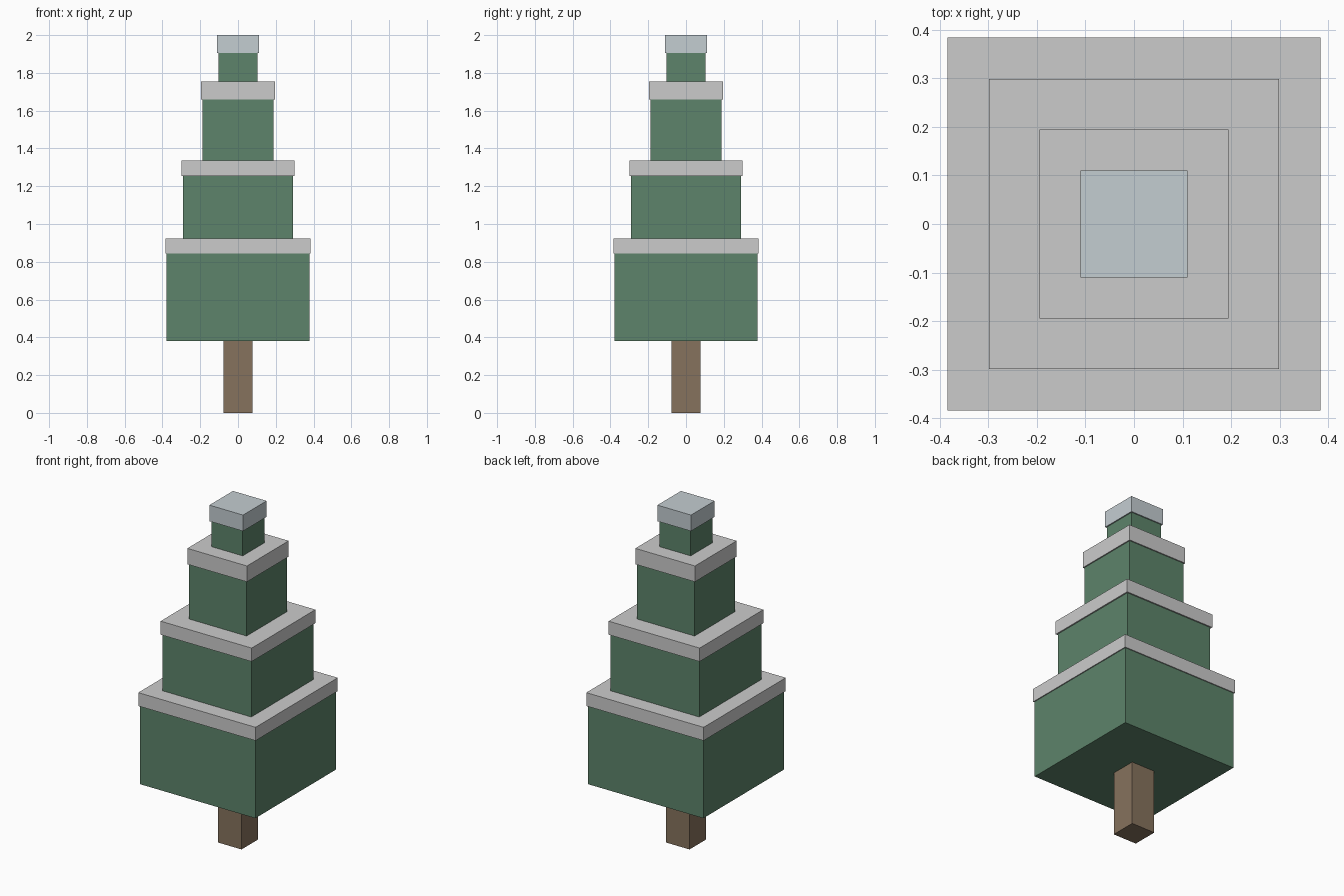
import bpy

if "Cube" in bpy.data.objects:
    bpy.data.objects.remove(bpy.data.objects["Cube"])


def material(name, rgb):
    m = bpy.data.materials.new(name)
    m.diffuse_color = (*rgb, 1)
    m.use_nodes = True
    m.node_tree.nodes["Principled BSDF"].inputs["Base Color"].default_value = m.diffuse_color
    return m


def block(name, half, z0, z1, mat=None):
    """Square block centred on the z axis."""
    bpy.ops.mesh.primitive_cube_add(size=1, location=(0, 0, (z0 + z1) / 2))
    ob = bpy.context.object
    ob.name = name
    ob.scale = (2 * half, 2 * half, z1 - z0)
    bpy.ops.object.transform_apply(location=False, rotation=False, scale=True)
    if mat:
        ob.data.materials.append(mat)
    return ob


bark = material("bark", (0.24, 0.17, 0.11))
needles = material("needles", (0.11, 0.23, 0.145))
frost = material("frost", (0.55, 0.61, 0.64))

# Trunk
block("trunk", 0.077, 0.0, 0.38, bark)

# Foliage tiers, each with a slightly wider snow slab on top:
# foliage half width, snow half width, bottom, snow bottom, snow top
tiers = [
    (0.378, 0.384, 0.38, 0.843, 0.922),
    (0.290, 0.298, 0.922, 1.255, 1.335),
    (0.188, 0.195, 1.335, 1.66, 1.754),
    (0.103, 0.110, 1.754, 1.905, 2.0),
]
for i, (half, snow_half, z0, z1, z2) in enumerate(tiers, 1):
    block(f"foliage_{i}", half, z0, z1, needles)
    block(f"snow_{i}", snow_half, z1, z2, frost if i == len(tiers) else None)
